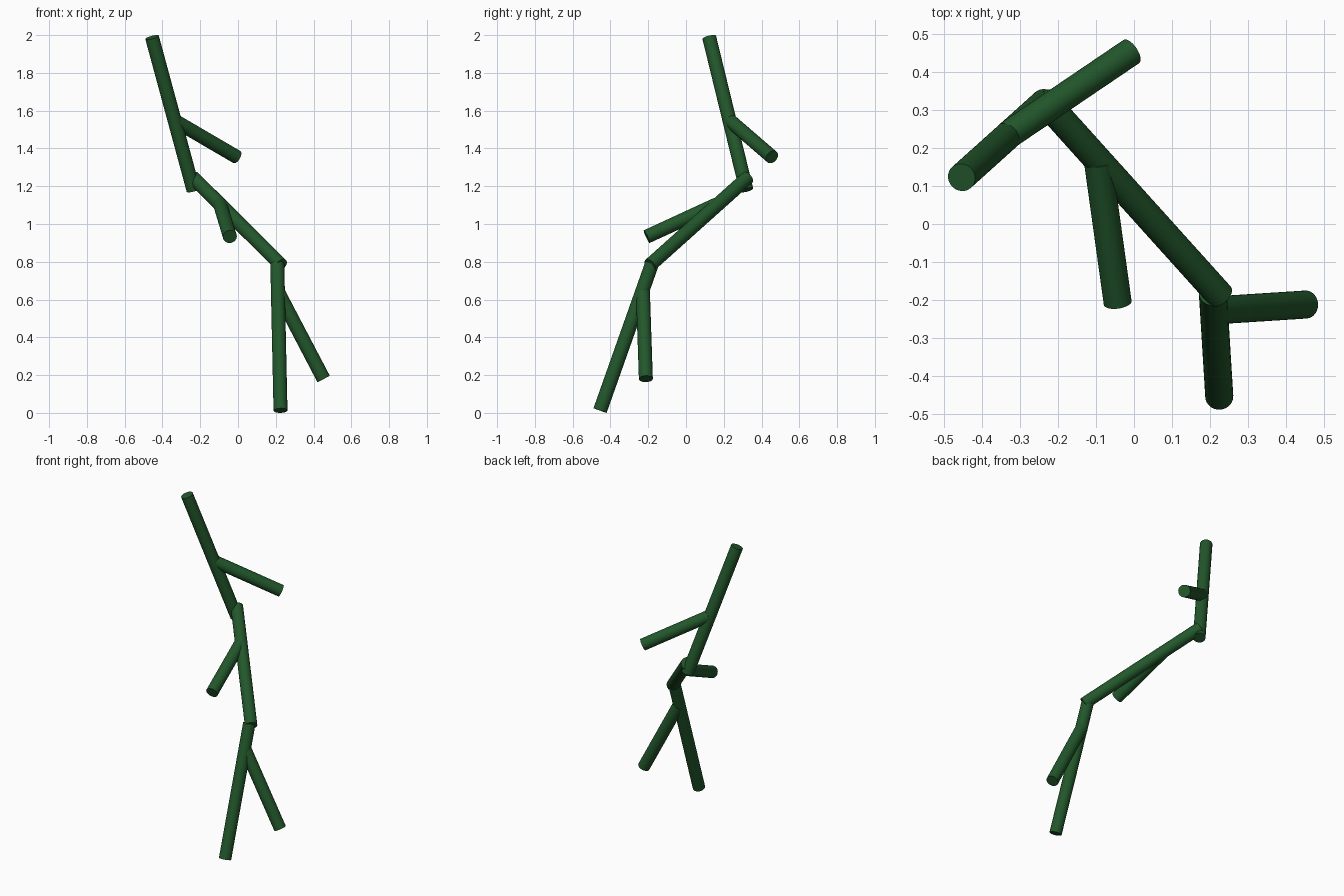
import bpy
import math
from mathutils import Vector

if "Cube" in bpy.data.objects:
    bpy.data.objects.remove(bpy.data.objects["Cube"])

RADIUS = 0.037
SIDES = 32

green = bpy.data.materials.new("stem_green")
green.diffuse_color = (0.016, 0.095, 0.024, 1)
green.use_nodes = True
green.node_tree.nodes["Principled BSDF"].inputs["Base Color"].default_value = green.diffuse_color


def rod(name, start, end):
    """Capped cylinder running between two points."""
    a, b = Vector(start), Vector(end)
    axis = b - a
    bpy.ops.mesh.primitive_cylinder_add(vertices=SIDES, radius=RADIUS,
                                        depth=axis.length, location=(a + b) / 2)
    ob = bpy.context.object
    ob.name = name
    ob.rotation_euler = axis.to_track_quat('Z', 'Y').to_euler()
    ob.data.materials.append(green)
    bpy.ops.object.shade_smooth_by_angle(angle=math.radians(40))


# Three stem segments, each with one side branch starting on its axis
stems = [
    ((0.225, -0.455, 0.0125), (0.208, -0.18, 0.79)),
    ((0.228, -0.19, 0.783), (-0.237, 0.326, 1.245)),
    ((-0.236, 0.32, 1.18), (-0.455, 0.123, 1.988)),
]
branches = [
    ((0.212, -0.228, 0.64), (0.453, -0.2125, 0.18)),
    ((-0.095, 0.165, 1.105), (-0.043, -0.208, 0.933)),
    ((-0.332, 0.235, 1.545), (-0.007, 0.455, 1.355)),
]
for i, (stem, branch) in enumerate(zip(stems, branches), 1):
    rod(f"stem_segment_{i}", *stem)
    rod(f"side_branch_{i}", *branch)
